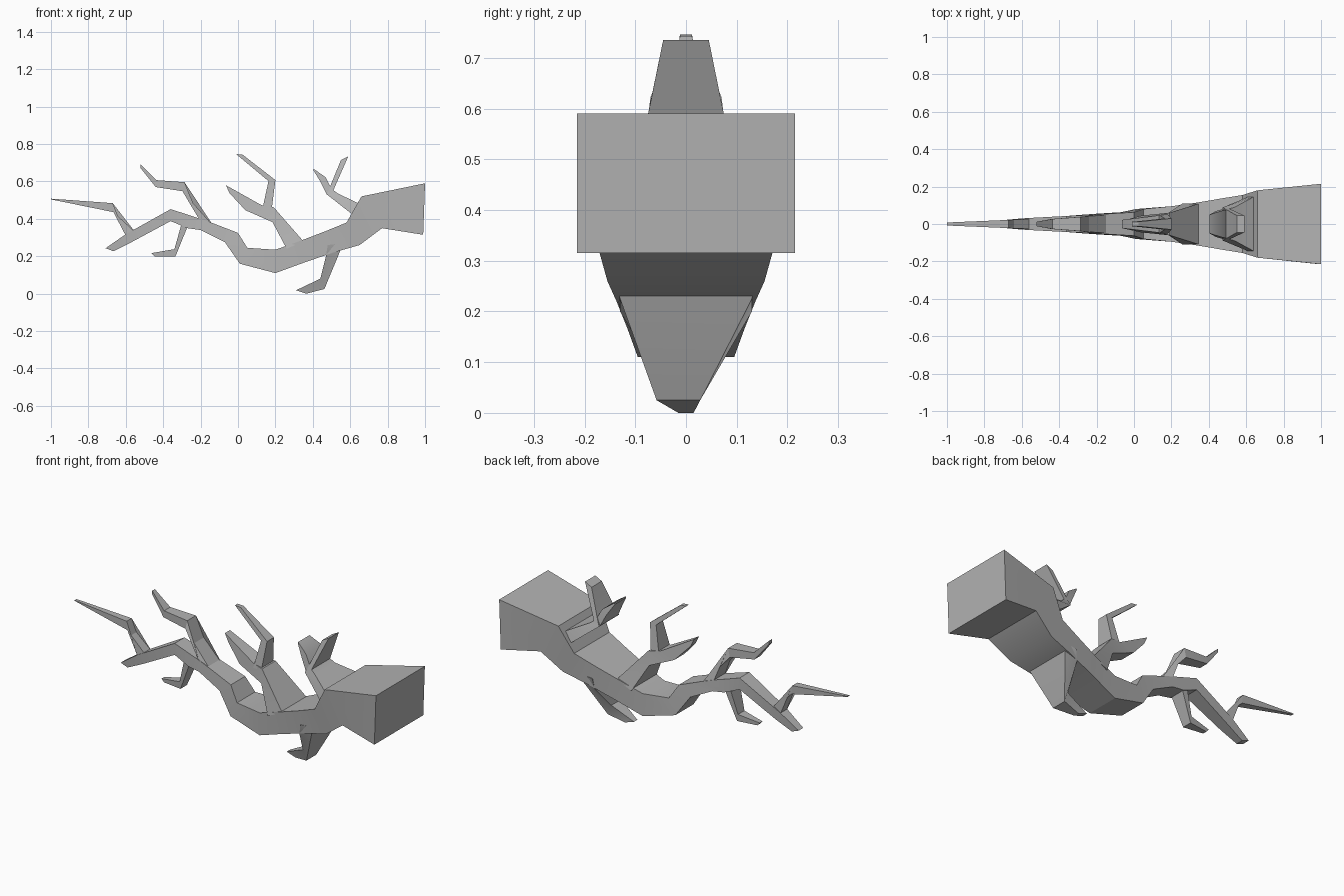
import bpy
import bmesh

default_cube = bpy.data.objects.get("Cube")
if default_cube:
    bpy.data.objects.remove(default_cube, do_unlink=True)

# One plain grey for the whole branch
grey = bpy.data.materials.new("bark_grey")
grey.use_nodes = True
colour = (0.45, 0.45, 0.45, 1)
grey.diffuse_color = colour
grey.node_tree.nodes["Principled BSDF"].inputs["Base Color"].default_value = colour


def limb(name, stations, shifts=None):
    """Loft a four-sided limb through stations (upper x, z, lower x, z, half depth)."""
    bm = bmesh.new()
    rings = []
    for index, (upper_x, upper_z, lower_x, lower_z, half) in enumerate(stations):
        shift = shifts[index] if shifts else 0
        corners = ((upper_x, shift - half, upper_z),
                   (upper_x, shift + half, upper_z),
                   (lower_x, shift + half, lower_z),
                   (lower_x, shift - half, lower_z))
        rings.append([bm.verts.new(corner) for corner in corners])
    for ring, following in zip(rings, rings[1:]):
        for side in range(len(ring)):
            after = (side + 1) % len(ring)
            bm.faces.new((ring[side], ring[after], following[after], following[side]))
    # Close both ends
    bm.faces.new(rings[0])
    bm.faces.new(reversed(rings[-1]))
    bmesh.ops.recalc_face_normals(bm, faces=bm.faces)

    mesh = bpy.data.meshes.new(name)
    bm.to_mesh(mesh)
    bm.free()
    mesh.materials.append(grey)
    limb_object = bpy.data.objects.new(name, mesh)
    bpy.context.collection.objects.link(limb_object)

    # Smooth gentle bends, keep the box edges sharp
    bpy.ops.object.select_all(action="DESELECT")
    limb_object.select_set(True)
    bpy.context.view_layer.objects.active = limb_object
    bpy.ops.object.shade_smooth_by_angle(angle=0.52)
    return limb_object


# Thick stump on the left side, tapering along the sagging bough
limb("main_bough", [
    (1, .59, .99, .315, .215),
    (.66, .52, .77, .35, .18),
    (.58, .38, .65, .26, .155),
    (.47, .335, .51, .22, .137),
    (.34, .285, .35, .165, .115),
    (.2, .235, .2, .11, .095),
    (.05, .245, .01, .16, .08),
    (0, .325, -.07, .275, .063),
    (-.13, .375, -.2, .34, .055),
    (-.2, .4, -.27, .35, .05),
    (-.36, .452, -.36, .388, .043),
    (-.6, .318, -.57, .275, .03),
    (-.708, .243, -.666, .227, .02),
])

# Long twig at the thin end
limb("end_twig", [
    (-.6, .31, -.55, .33, .027),
    (-.67, .484, -.666, .436, .022),
    (-1, .508, -1, .504, .008),
])

# Rising twig near the thin end
limb("upper_right_twig", [
    (-.2, .385, -.13, .36, .05),
    (-.286, .596, -.297, .548, .038),
    (-.436, .607, -.44, .57, .027),
    (-.52, .69, -.52, .67, .012),
])

# Hanging twig near the thin end
limb("lower_right_twig", [
    (-.3, .38, -.265, .37, .043),
    (-.34, .238, -.334, .2, .028),
    (-.462, .217, -.447, .2, .012),
])

# Middle branch leaning back, with a hooked twig on top
limb("middle_branch", [
    (.35, .28, .26, .24, .11),
    (.19, .463, .185, .382, .06),
    (.126, .473, .04, .446, .045),
    (-.065, .58, -.045, .537, .022),
])
limb("middle_twig", [
    (.18, .45, .13, .45, .052),
    (.2, .607, .163, .602, .03),
    (.025, .743, -.01, .746, .012),
])

# Forked branch beside the stump
limb("forked_branch", [
    (.7, .45, .66, .38, .16),
    (.64, .485, .61, .425, .145),
    (.535, .535, .473, .532, .088),
    (.51, .553, .485, .555, .082),
    (.59, .735, .55, .714, .045),
])
limb("fork_prong", [
    (.51, .54, .475, .53, .08),
    (.468, .623, .44, .6, .07),
    (.405, .667, .403, .66, .05),
])

# Hanging branch under the bough, its toe bent forward
limb("hanging_branch", [
    (.48, .26, .56, .27, .14),
    (.47, .2, .545, .225, .13),
    (.44, .08, .462, .025, .043),
    (.31, .018, .365, 0, .015),
], shifts=(0, 0, -.015, 0))
